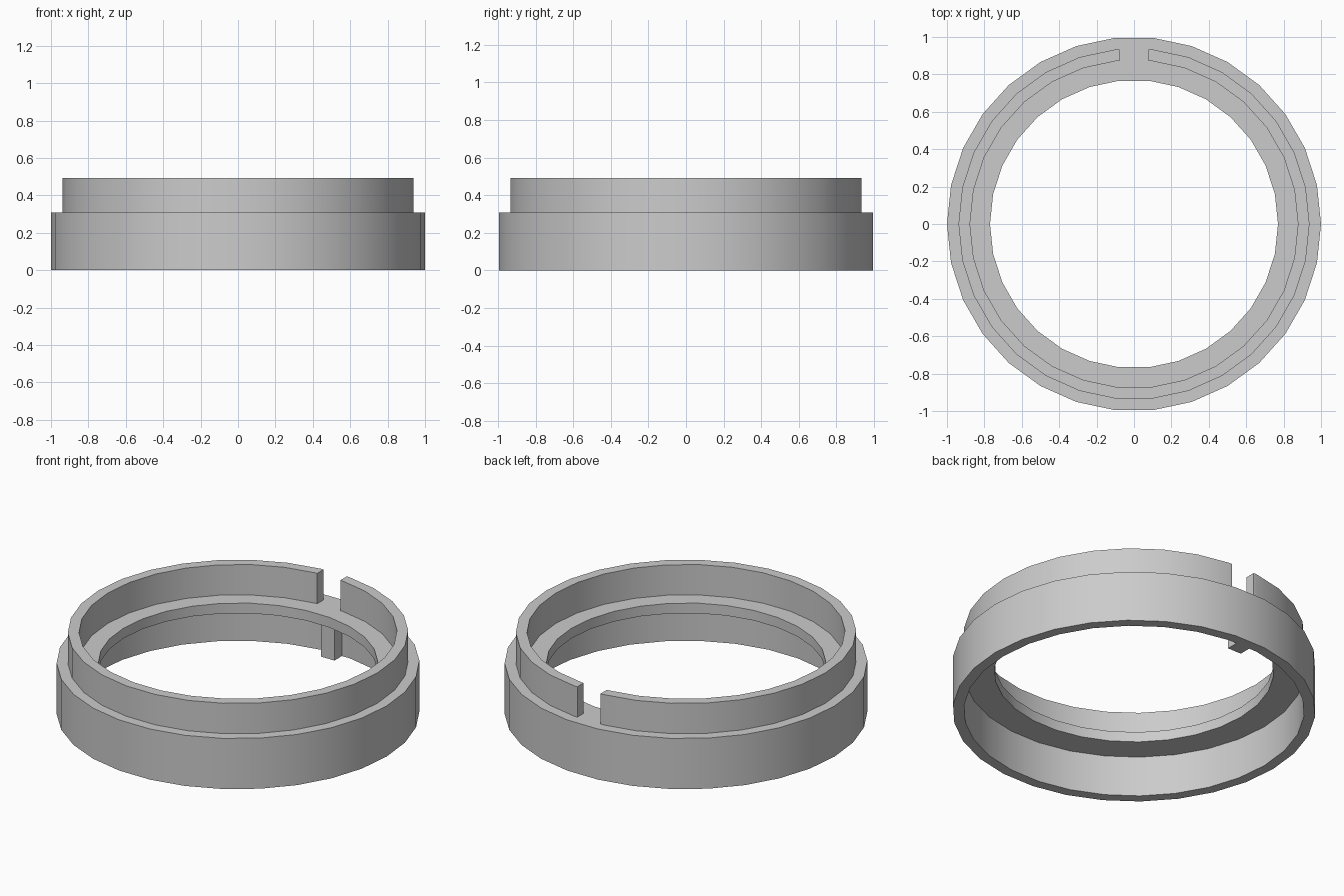
import bpy
import bmesh
from math import cos, sin, radians

if "Cube" in bpy.data.objects:
    bpy.data.objects.remove(bpy.data.objects["Cube"], do_unlink=True)

U = 0.0616            # wall thickness, also the height module
SEGMENTS = 30
STEP = 360 / SEGMENTS
OUTER, MIDDLE, INNER, BORE = 1.0, 1 - U, 1 - 2 * U, 0.77
LEDGE, TOP = 5 * U, 8 * U
SLOT = 0.078          # half width of the slot
KEY = 0.046           # half width of the key

grey = bpy.data.materials.new("plain_grey")
grey.use_nodes = True
colour = (0.6, 0.6, 0.6, 1)
grey.diffuse_color = colour
grey.node_tree.nodes["Principled BSDF"].inputs["Base Color"].default_value = colour


def finish(name, bm):
    bmesh.ops.recalc_face_normals(bm, faces=bm.faces)
    mesh = bpy.data.meshes.new(name)
    bm.to_mesh(mesh)
    bm.free()
    obj = bpy.data.objects.new(name, mesh)
    bpy.context.collection.objects.link(obj)
    mesh.materials.append(grey)
    bpy.ops.object.select_all(action="DESELECT")
    obj.select_set(True)
    bpy.context.view_layer.objects.active = obj
    bpy.ops.object.shade_smooth_by_angle(angle=radians(30))
    return obj


def on_circle(degrees):
    """Point of a section at a given angle."""
    a = radians(degrees)
    return lambda r, z: (r * cos(a), r * sin(a), z)


def slot_end(x):
    """Point of a section on the flat facet beside the slot."""
    return lambda r, z: (x, r * sin(radians(90 - STEP / 2)), z)


def sweep(name, profile, stations, closed):
    bm = bmesh.new()
    rings = [[bm.verts.new(place(r, z)) for r, z in profile] for place in stations]
    n = len(profile)
    pairs = list(zip(rings, rings[1:]))
    if closed:
        pairs.append((rings[-1], rings[0]))
    for a, b in pairs:
        for i in range(n):
            j = (i + 1) % n
            bm.faces.new((a[i], b[i], b[j], a[j]))
    if not closed:
        bm.faces.new(rings[0])
        bm.faces.new(rings[-1])
    return finish(name, bm)


# Lower ring: outer skirt with an inward flange at its top
skirt = [(OUTER, 0), (OUTER, LEDGE), (BORE, LEDGE),
         (BORE, LEDGE - U), (MIDDLE, LEDGE - U), (MIDDLE, 0)]
sweep("base_ring", skirt, [on_circle(i * STEP) for i in range(SEGMENTS)], True)

# Upper collar, open at the back slot
wall = [(MIDDLE, LEDGE), (MIDDLE, TOP), (INNER, TOP), (INNER, LEDGE)]
arc = [on_circle(90 + STEP / 2 + i * STEP) for i in range(SEGMENTS)]
sweep("slotted_collar", wall, [slot_end(-SLOT)] + arc + [slot_end(SLOT)], False)

# Key block under the flange, in line with the slot
back = MIDDLE * sin(radians(90 - STEP / 2))
front = 0.861
bm = bmesh.new()
bmesh.ops.create_cube(bm, size=1)
bmesh.ops.scale(bm, vec=(2 * KEY, back - front, LEDGE - U), verts=bm.verts)
bmesh.ops.translate(bm, vec=(0, (back + front) / 2, (LEDGE - U) / 2), verts=bm.verts)
finish("locating_key", bm)
